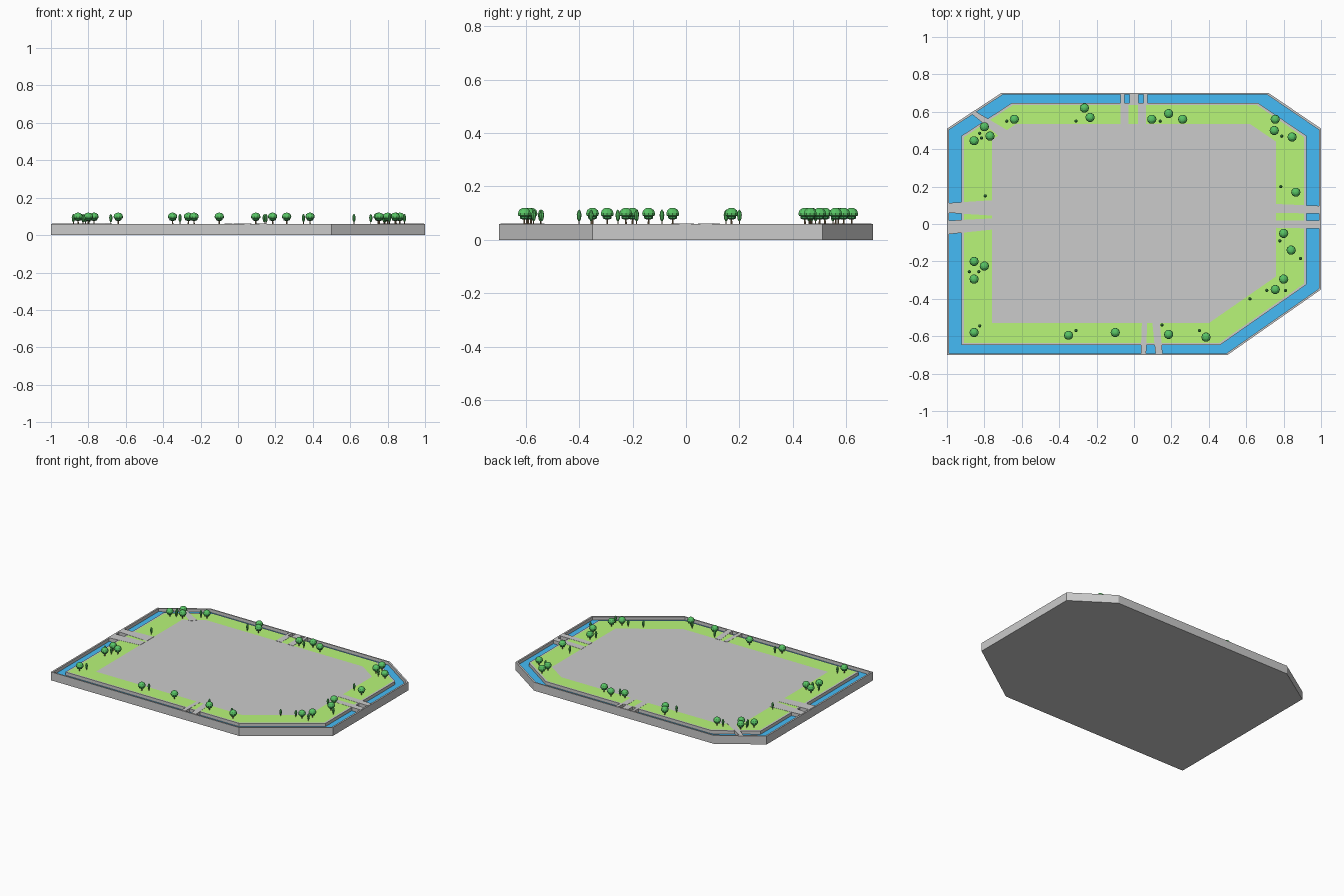
import bpy, bmesh, math

if "Cube" in bpy.data.objects:
    bpy.data.objects.remove(bpy.data.objects["Cube"])

TOP, WATER = 0.06, 0.037
OUTER = [(-1, -.7), (.5, -.7), (1, -.35), (1, .51), (.72, .7), (-.71, .7), (-1, .51)]
PLAZA = [(-.76, -.53), (.4, -.53), (.76, -.28), (.76, .44), (.62, .535), (-.63, .535), (-.76, .45)]


def material(name, rgb):
    m = bpy.data.materials.new(name)
    m.diffuse_color = (*rgb, 1)
    m.use_nodes = True
    m.node_tree.nodes["Principled BSDF"].inputs["Base Color"].default_value = m.diffuse_color
    return m


GRASS = material("grass", (.48, .92, .19))
BLUE = material("water", (.06, .50, .92))
LEAF = material("leaves", (.10, .56, .13))
DARK = material("dark_leaves", (.05, .34, .09))
BARK = material("bark", (.30, .20, .10))


def finish(name, bm, mat=None):
    bmesh.ops.recalc_face_normals(bm, faces=bm.faces[:])
    me = bpy.data.meshes.new(name)
    bm.to_mesh(me)
    bm.free()
    ob = bpy.data.objects.new(name, me)
    bpy.context.collection.objects.link(ob)
    if mat:
        me.materials.append(mat)
    return ob


def scaled(s):
    return [(x * s, y * s) for x, y in OUTER]


def loft(name, rings, mat=None, caps=(True, True)):
    """Join matching (outline, z) rings with quads."""
    bm = bmesh.new()
    loops = [[bm.verts.new((x, y, z)) for x, y in pts] for pts, z in rings]
    n = len(loops[0])
    for a, b in zip(loops, loops[1:]):
        for i in range(n):
            j = (i + 1) % n
            bm.faces.new((a[i], a[j], b[j], b[i]))
    if caps[0]:
        bm.faces.new(loops[0])
    if caps[1]:
        bm.faces.new(loops[-1])
    return finish(name, bm, mat)


# Slab with a sunken moat, water and lawn ring
loft("base_slab", [(OUTER, 0), (OUTER, TOP), (scaled(.988), TOP), (scaled(.988), WATER - .004),
                   (scaled(.923), WATER - .004), (scaled(.923), TOP)])
loft("moat_water", [(scaled(.988), WATER), (scaled(.923), WATER)], BLUE, (False, False))
loft("lawn", [(scaled(.91), TOP + .001), (PLAZA, TOP + .001)], GRASS, (False, False))

# Paths over the lawn and bridges over the moat
PATHS = [
    [(-.995, .06), (-.76, .045), (-.76, .127), (-.995, .112)],
    [(-.995, -.055), (-.76, -.03), (-.76, .03), (-.995, .018)],
    [(.76, .06), (.995, .055), (.995, .097), (.76, .107)],
    [(.76, -.02), (.995, -.025), (.995, .018), (.76, .018)],
    [(-.073, .535), (-.03, .535), (-.03, .643), (-.073, .643)],
    [(.022, .535), (.065, .535), (.065, .643), (.022, .643)],
    [(-.073, .64), (-.052, .64), (-.052, .695), (-.073, .695)],
    [(-.025, .64), (.025, .64), (.025, .695), (-.025, .695)],
    [(.05, .64), (.072, .64), (.072, .695), (.05, .695)],
    [(.036, -.695), (.065, -.695), (.07, -.53), (.042, -.53)],
    [(.115, -.695), (.153, -.695), (.138, -.53), (.098, -.53)],
    [(-.87, .59), (-.71, .46), (-.675, .5), (-.852, .605)],
]
for p in PATHS:
    loft("path_bridge", [(p, WATER - .002), (p, TOP + .002)])


def revolve(name, profile, mat, sides):
    """Mesh of revolution from (radius, z) points."""
    rings = [([(r * math.cos(i * math.tau / sides), r * math.sin(i * math.tau / sides))
               for i in range(sides)], z) for r, z in profile]
    ob = loft(name, rings, mat)
    return ob


def scatter(parts, spots):
    for x, y in spots:
        for ob in parts:
            c = ob.copy()
            c.location = (x, y, TOP)
            bpy.context.collection.objects.link(c)
    for ob in parts:
        bpy.data.objects.remove(ob)


# Round trees: trunk, small dark lower crown, wide upper crown
tree = [
    revolve("tree_trunk", [(.004, 0), (.003, .025)], BARK, 6),
    revolve("tree_lower_crown", [(.006, .016), (.017, .02), (.018, .027), (.012, .034)], DARK, 10),
    revolve("tree_crown", [(.014, .027), (.024, .031), (.025, .040), (.021, .051), (.012, .058), (.003, .060)], LEAF, 10),
]
scatter(tree, [
    (-.855, .445), (-.80, .52), (-.77, .47), (-.64, .56), (-.265, .62), (-.235, .57), (.095, .56),
    (.185, .59), (.26, .56), (.755, .56), (.75, .50), (.845, .465), (.865, .17), (.80, -.05),
    (.84, -.14), (.80, -.295), (.755, -.35), (.385, -.605), (.185, -.59), (-.10, -.58),
    (-.35, -.595), (-.855, -.58), (-.855, -.295), (-.80, -.225), (-.855, -.20)])

# Slender trees
slim = [
    revolve("slim_trunk", [(.002, 0), (.002, .015)], BARK, 6),
    revolve("slim_crown", [(.003, .010), (.007, .018), (.009, .034), (.006, .047), (.001, .053)], LEAF, 8),
]
scatter(slim, [
    (-.68, .55), (-.825, .485), (-.815, .46), (-.31, .55), (.14, .55), (.79, .47), (.785, .20),
    (-.795, .15), (.78, -.09), (.89, -.185), (.71, -.355), (.81, -.355), (.62, -.40), (.35, -.57),
    (.15, -.54), (-.31, -.57), (-.825, -.545), (-.88, -.255), (-.83, -.255)])
